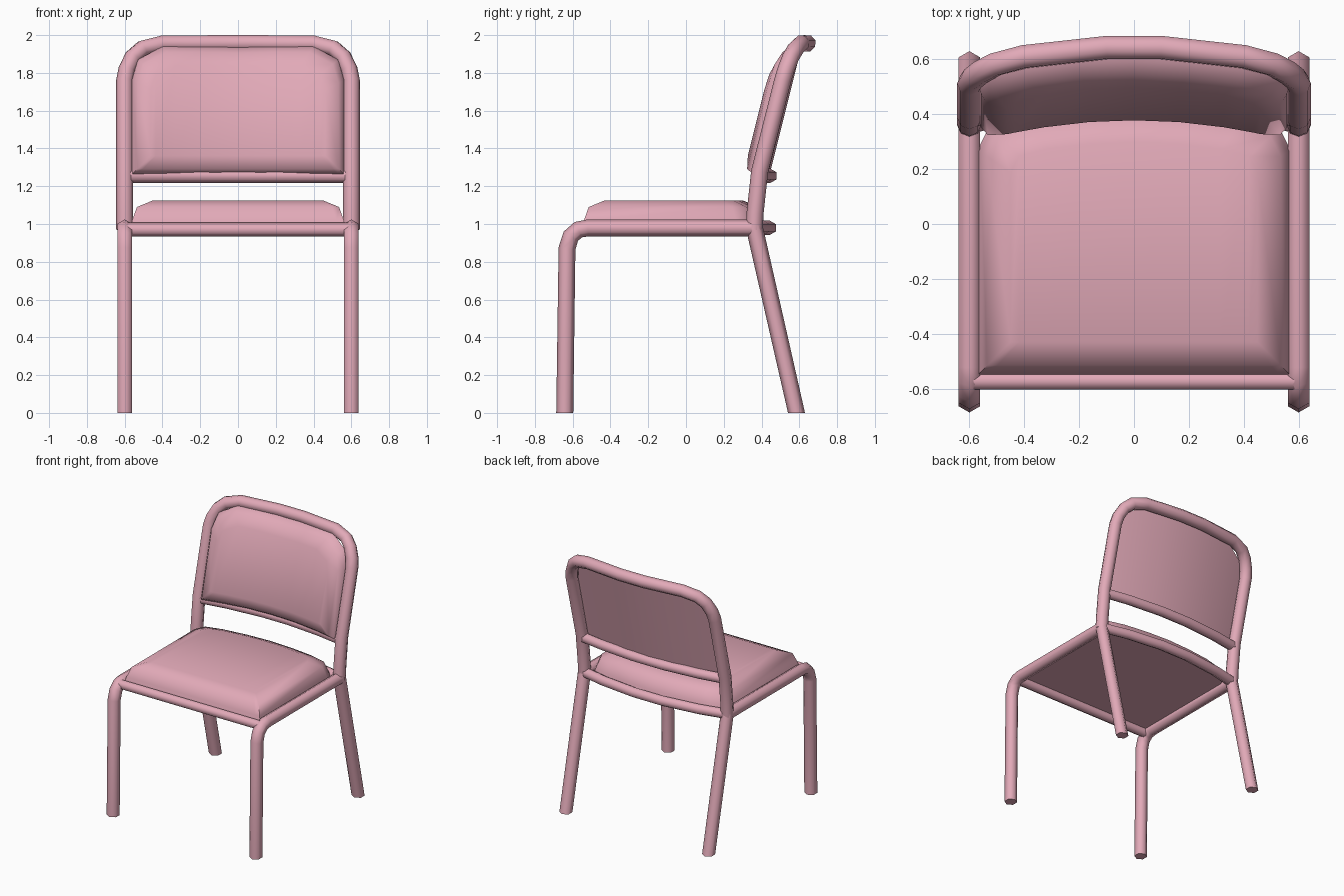
import bpy, bmesh, math
from mathutils import Vector

if "Cube" in bpy.data.objects:
    bpy.data.objects.remove(bpy.data.objects["Cube"])

mat = bpy.data.materials.new("pink")
mat.diffuse_color = (0.76, 0.40, 0.48, 1)
mat.use_nodes = True
mat.node_tree.nodes["Principled BSDF"].inputs["Base Color"].default_value = mat.diffuse_color


def finish(bm, name):
    bmesh.ops.recalc_face_normals(bm, faces=bm.faces)
    me = bpy.data.meshes.new(name)
    bm.to_mesh(me)
    bm.free()
    ob = bpy.data.objects.new(name, me)
    bpy.context.collection.objects.link(ob)
    me.materials.append(mat)
    bpy.ops.object.select_all(action='DESELECT')
    ob.select_set(True)
    bpy.context.view_layer.objects.active = ob
    bpy.ops.object.shade_smooth_by_angle(angle=math.radians(65))
    return ob


def tube(name, path, r, normal, sides=6):
    """Low-poly tube swept along a path; feet on the floor are cut level."""
    pts = [Vector(p) for p in path]
    n, prev, rings = Vector(normal), None, []
    bm = bmesh.new()
    for i, p in enumerate(pts):
        a = (p - pts[i - 1]).normalized() if i else Vector()
        b = (pts[i + 1] - p).normalized() if i < len(pts) - 1 else Vector()
        t = (a + b).normalized()
        if p.z < 0.01:
            t = Vector((0, 0, 1 if i == 0 else -1))
        if prev:
            n = prev.rotation_difference(t) @ n
        n = (n - t * n.dot(t)).normalized()
        prev, bi = t, t.cross(n)
        angs = [math.pi / 2 + 2 * math.pi * k / sides for k in range(sides)]
        rings.append([bm.verts.new(p + r * (n * math.cos(q) + bi * math.sin(q))) for q in angs])
    for u, v in zip(rings, rings[1:]):
        for k in range(sides):
            j = (k + 1) % sides
            bm.faces.new((u[k], u[j], v[j], v[k]))
    bm.faces.new(rings[0])
    bm.faces.new(rings[-1])
    return finish(bm, name)


def pad(name, half, layers, place):
    """Cushion: half outline columns (x, low, high), stacked inset layers."""
    cols = [(-x, a, b) for x, a, b in half[:-1]] + half[::-1]
    w = max(c[0] for c in cols)
    lo, hi = min(c[1] for c in cols), max(c[2] for c in cols)
    mid, h = (lo + hi) / 2, (hi - lo) / 2
    bm = bmesh.new()
    loops = []
    for d, ins in layers:
        sx, sv = 1 - ins / w, 1 - ins / h
        mk = lambda x, v: bm.verts.new(place(x * sx, mid + (v - mid) * sv, d))
        low = [mk(c[0], c[1]) for c in cols]
        high = [mk(c[0], c[2]) for c in cols]
        loops.append((low, high))
    for low, high in (loops[0], loops[-1]):
        for i in range(len(cols) - 1):
            bm.faces.new((low[i], low[i + 1], high[i + 1], high[i]))
    rings = [low + high[::-1] for low, high in loops]
    for u, v in zip(rings, rings[1:]):
        for k in range(len(u)):
            j = (k + 1) % len(u)
            bm.faces.new((u[k], u[j], v[j], v[k]))
    return finish(bm, name)


def mirrored(half):
    return half + [(-x, y, z) for x, y, z in half[::-1]]


def bow(x, depth=0.085):
    return depth * (1 - (x / 0.6) ** 2)


# front legs running into the side rails
front = tube("front_leg_and_side_rail",
             [(0.6, -0.642, 0), (0.6, -0.63, 0.87), (0.6, -0.61, 0.935),
              (0.6, -0.57, 0.97), (0.6, -0.52, 0.979), (0.6, 0.35, 0.979)], 0.045, (1, 0, 0))

# splayed back legs
back = tube("back_leg", [(0.6, 0.585, 0), (0.6, 0.36, 0.99)], 0.045, (1, 0, 0))
for leg in (front, back):
    leg.modifiers.new("Mirror", 'MIRROR')

# backrest hoop
tube("backrest_hoop", mirrored([
    (0.6, 0.361, 0.97), (0.6, 0.366, 1.06), (0.6, 0.39, 1.28), (0.6, 0.512, 1.76),
    (0.588, 0.53, 1.82), (0.556, 0.555, 1.885), (0.505, 0.582, 1.93),
    (0.4, 0.61, 1.956), (0.1, 0.643, 1.957)]), 0.045, (1, 0, 0), 8)

# cross rails
tube("front_rail", [(-0.585, -0.572, 0.97), (0.585, -0.572, 0.97)], 0.037, (0, 1, 0))
for name, y, z, depth in (("rear_rail", 0.362, 0.98, 0.083), ("backrest_rail", 0.385, 1.255, 0.062)):
    tube(name, mirrored([(x, y + bow(x, depth), z) for x in (0.58, 0.4, 0.12)]),
         0.039, (0, 1, 0))

# seat cushion
pad("seat", [(0.57, -0.55, 0.27), (0.53, -0.55, 0.35), (0.4, -0.55, 0.385),
             (0.2, -0.55, 0.41), (0, -0.55, 0.42)],
    [(0.985, 0), (1.02, 0.01), (1.09, 0.035), (1.125, 0.12)],
    lambda x, v, d: (x, v, d))

# backrest cushion, leaning and bowed with the frame
pad("backrest", [(0.562, 1.262, 1.76), (0.53, 1.262, 1.87), (0.4, 1.262, 1.94),
                 (0.2, 1.262, 1.94), (0, 1.262, 1.935)],
    [(0.03, 0), (0.05, 0.005), (0.09, 0.03), (0.12, 0.1)],
    lambda x, v, d: (x, 0.385 + 0.25 * (v - 1.25) + bow(x) - d, v))
